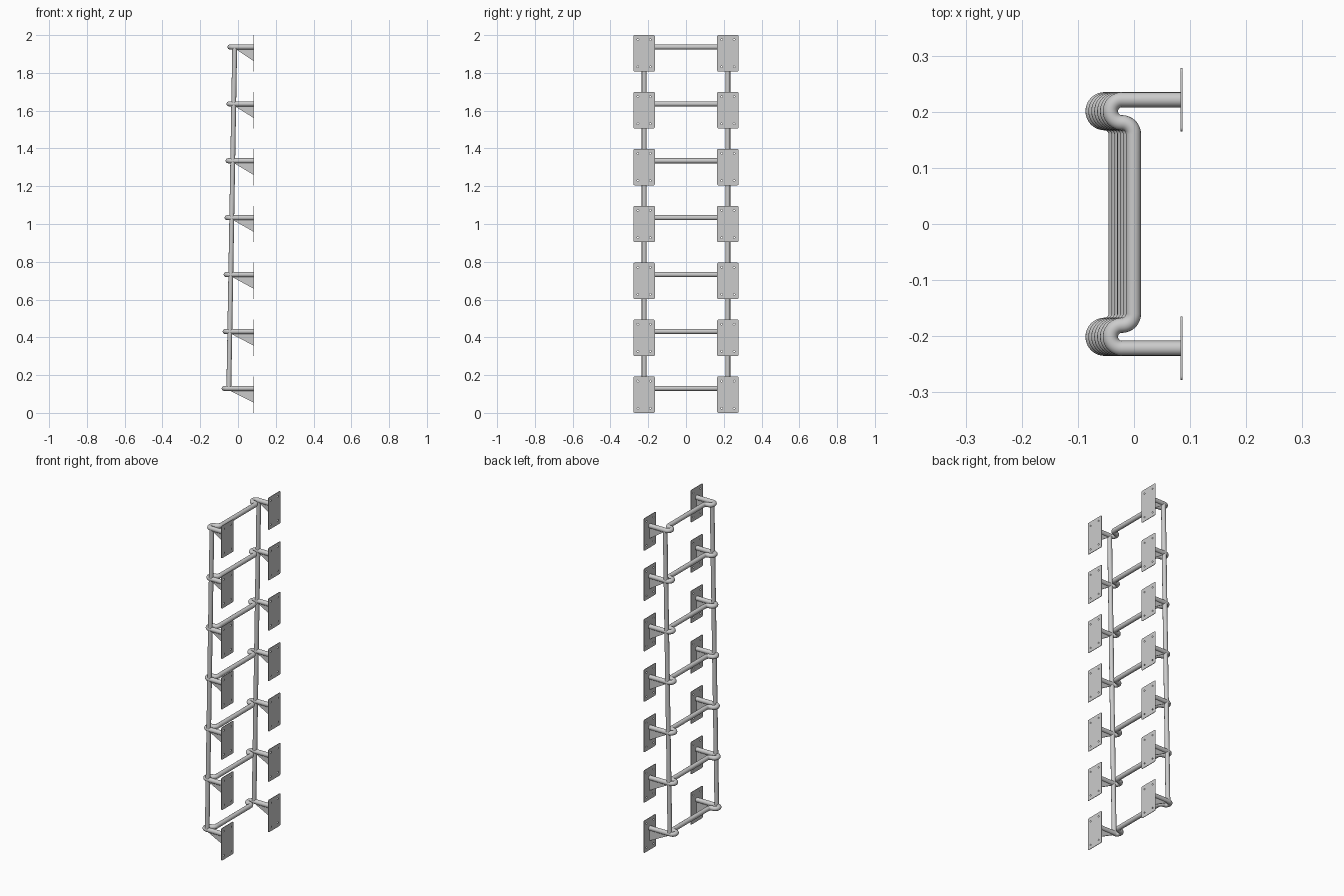
import bpy
import bmesh
from math import pi, sin, cos, radians
from mathutils import Vector

cube = bpy.data.objects.get("Cube")
if cube:
    bpy.data.objects.remove(cube)

steel = bpy.data.materials.new("grey steel")
steel.use_nodes = True
GREY = (0.6, 0.6, 0.6, 1)
steel.diffuse_color = GREY
steel.node_tree.nodes["Principled BSDF"].inputs["Base Color"].default_value = GREY

LEVELS = 7
PITCH = 0.3012        # rung spacing
RUNG_Z = 0.13         # lowest rung
PLATE_Z = 0.0965      # lowest plate centre
LEAN = 0.031          # total lean of the ladder
ARM_Y = 0.2215
TUBE = 0.0135
BEND = 0.0205
WALL_X = 0.0846


def place(name, mesh, location=(0, 0, 0), rotation=(0, 0, 0)):
    obj = bpy.data.objects.new(name, mesh)
    bpy.context.collection.objects.link(obj)
    obj.location, obj.rotation_euler = location, rotation
    return obj


def curve_mesh(name, loops, cyclic, **settings):
    """Turn polyline loops into a mesh through a temporary curve."""
    curve = bpy.data.curves.new(name, 'CURVE')
    for key, value in settings.items():
        setattr(curve, key, value)
    for loop in loops:
        spline = curve.splines.new('POLY')
        spline.points.add(len(loop) - 1)
        for point, co in zip(spline.points, loop):
            point.co = (*co, 1)
        spline.use_cyclic_u = cyclic
    temp = place(name + "_path", curve)
    graph = bpy.context.evaluated_depsgraph_get()
    mesh = bpy.data.meshes.new_from_object(temp.evaluated_get(graph))
    bpy.data.objects.remove(temp)
    bpy.data.curves.remove(curve)
    mesh.name = name
    mesh.materials.clear()
    mesh.materials.append(steel)
    for poly in mesh.polygons:
        poly.use_smooth = True
    mesh.set_sharp_from_angle(angle=radians(35))
    return mesh


def tube(name, path, radius):
    return curve_mesh(name, [path], False, dimensions='3D', bevel_depth=radius,
                      bevel_resolution=6, use_fill_caps=True)


def arc(cx, cy, r, start, end, steps):
    angles = [radians(start + (end - start) * i / steps) for i in range(steps + 1)]
    return [(cx + r * cos(a), cy + r * sin(a), 0) for a in angles]


def lean_x(level):
    return -LEAN * (1 - level / (LEVELS - 1))


# Mounting plate: rounded outline with four bolt holes
W, H, R = 0.0565, 0.0965, 0.007
outline = []
for sx, sy, start in ((1, 1, 0), (-1, 1, 90), (-1, -1, 180), (1, -1, 270)):
    outline += arc(sx * (W - R), sy * (H - R), R, start, start + 90, 5)
holes = [arc(sx * 0.033, sy * 0.072, 0.0045, 0, 345, 15)
         for sx in (-1, 1) for sy in (-1, 1)]
plate_mesh = curve_mesh("mounting_plate", [outline] + holes, True,
                        dimensions='2D', fill_mode='BOTH', extrude=0.0014)


# Triangular gusset under each arm
def gusset_mesh(tip_x):
    bm = bmesh.new()
    corners = ((tip_x, 0), (WALL_X, 0), (WALL_X, -0.076), (tip_x, -0.012))
    face = bm.faces.new([bm.verts.new((x, -0.003, z)) for x, z in corners])
    side = bmesh.ops.extrude_face_region(bm, geom=[face])["geom"]
    verts = [v for v in side if isinstance(v, bmesh.types.BMVert)]
    bmesh.ops.translate(bm, verts=verts, vec=Vector((0, 0.006, 0)))
    bmesh.ops.recalc_face_normals(bm, faces=bm.faces)
    mesh = bpy.data.meshes.new("gusset")
    bm.to_mesh(mesh)
    bm.free()
    mesh.materials.append(steel)
    return mesh


SIDES = (("left", 1), ("right", -1))
for level in range(LEVELS):
    lift = PITCH * level
    bend_x = -0.0215 + lean_x(level)
    # Rung: arm, return loop, then a bend into the straight bar, mirrored
    half = [(WALL_X, -ARM_Y, 0)]
    half += arc(bend_x, -ARM_Y + BEND, BEND, 270, 90, 20)
    half += arc(bend_x, -ARM_Y + 3 * BEND, BEND, -90, 0, 12)[1:]
    path = half + [(x, -y, z) for x, y, z in reversed(half)]
    place(f"rung_{level + 1}", tube("rung", path, TUBE), (0, 0, RUNG_Z + lift))

    gusset = gusset_mesh(-0.012 + lean_x(level))
    for side, sign in SIDES:
        place(f"gusset_{side}_{level + 1}", gusset, (0, sign * ARM_Y, RUNG_Z + lift))
        place(f"mounting_plate_{side}_{level + 1}", plate_mesh,
              (WALL_X, sign * ARM_Y, PLATE_Z + lift), (pi / 2, 0, pi / 2))

# Leaning side rails
for side, sign in SIDES:
    ends = [(-0.0175 + lean_x(n), sign * ARM_Y, RUNG_Z + PITCH * n)
            for n in (0, LEVELS - 1)]
    place(f"side_rail_{side}", tube("side_rail", ends, 0.0128))
